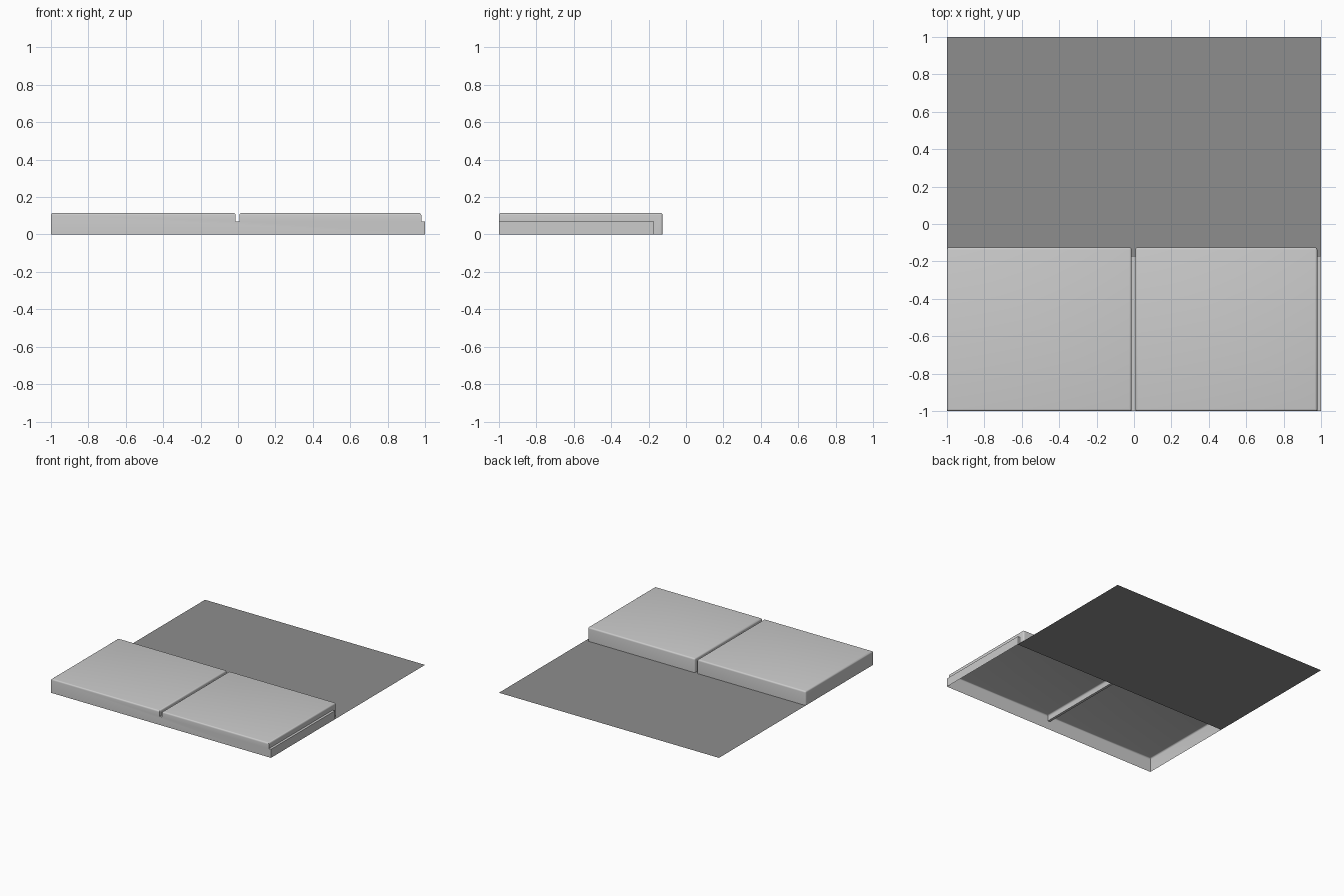
import bpy, bmesh

if "Cube" in bpy.data.objects:
    bpy.data.objects.remove(bpy.data.objects["Cube"])

# Kerb shell: two slabs with low joints, built as a stepped height grid, open below
xs = [-1, -0.013, 0.008, 0.98, 1]
ys = [-1, -0.17, -0.125]
TOP, JOINT = 0.115, 0.07
levels = [0, JOINT, TOP]


def height(i, j):
    """Level index of a grid cell; 0 means no material."""
    if not (0 <= i < 4 and 0 <= j < 2):
        return 0
    if i % 2 == 0:
        return 2
    return 1 if j == 0 else 0


bm = bmesh.new()


def quad(*pts):
    bm.faces.new([bm.verts.new(p) for p in pts])


for i in range(4):
    for j in range(2):
        h = height(i, j)
        if h == 0:
            continue
        x0, x1, y0, y1 = xs[i], xs[i + 1], ys[j], ys[j + 1]
        z = levels[h]
        quad((x0, y0, z), (x1, y0, z), (x1, y1, z), (x0, y1, z))
        sides = [(i - 1, j, (x0, y1), (x0, y0)), (i + 1, j, (x1, y0), (x1, y1)),
                 (i, j - 1, (x0, y0), (x1, y0)), (i, j + 1, (x1, y1), (x0, y1))]
        for ni, nj, a, b in sides:
            for k in range(height(ni, nj), h):
                lo, hi = levels[k], levels[k + 1]
                quad((*a, lo), (*b, lo), (*b, hi), (*a, hi))
bmesh.ops.remove_doubles(bm, verts=bm.verts, dist=1e-5)
bmesh.ops.dissolve_limit(bm, angle_limit=0.01, verts=bm.verts, edges=bm.edges)

# Round the slab rims and the upright corners at the back
rims = []
for e in bm.edges:
    if len(e.link_faces) != 2:
        continue
    a, b = (v.co for v in e.verts)
    rim = a.z > TOP - 0.001 and b.z > TOP - 0.001
    back = a.y > -0.126 and b.y > -0.126 and abs(a.z - b.z) > 0.01
    if rim or back:
        rims.append(e)
bmesh.ops.bevel(bm, geom=rims, offset=0.012, segments=4, profile=0.5, affect='EDGES')
me = bpy.data.meshes.new("kerb_slabs")
bm.to_mesh(me)
bm.free()
kerb = bpy.data.objects.new("kerb_slabs", me)
bpy.context.collection.objects.link(kerb)
bpy.context.view_layer.objects.active = kerb
kerb.select_set(True)
bpy.ops.object.shade_smooth_by_angle()

# Dark road sheet behind the kerb
bpy.ops.mesh.primitive_plane_add(size=1, location=(0, 0.415, 0))
road = bpy.context.object
road.name = "road_surface"
road.scale = (2, 1.17, 1)
mat = bpy.data.materials.new("dark_asphalt")
mat.diffuse_color = (0.27, 0.27, 0.27, 1)
mat.use_nodes = True
mat.node_tree.nodes["Principled BSDF"].inputs["Base Color"].default_value = mat.diffuse_color
road.data.materials.append(mat)
